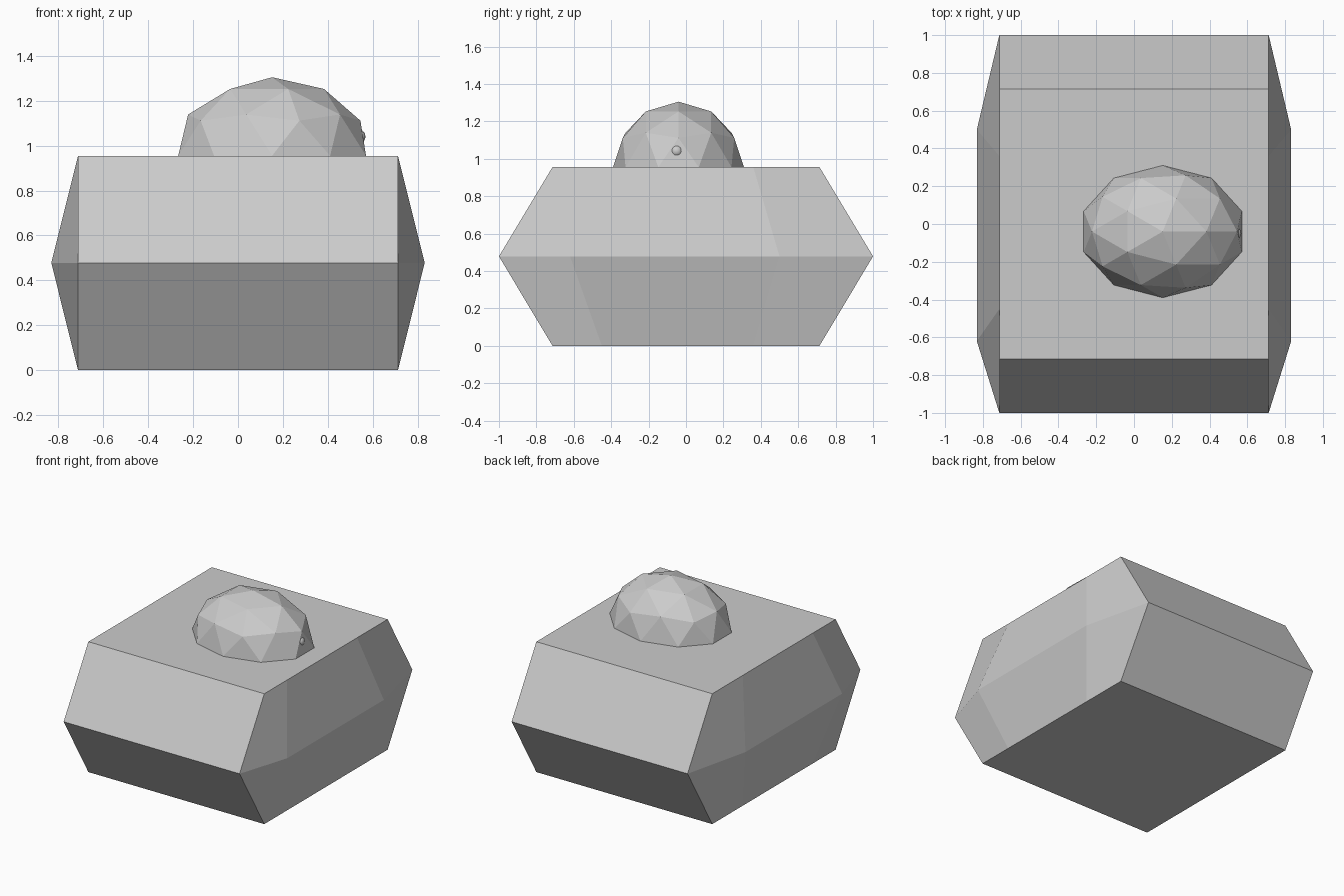
import bpy, bmesh

if "Cube" in bpy.data.objects:
    bpy.data.objects.remove(bpy.data.objects["Cube"])

HX, RX = 0.713, 0.832      # half width at the flat edges and at the side ridge
MID, TOP = 0.478, 0.955    # ridge height and top height


def build_body():
    # Hexagonal block whose two ends swell out to a horizontal ridge
    bm = bmesh.new()
    edge_y = (-0.714, -0.45, 0.36, 0.714)
    ridge = ((HX, -1.0), (RX, -0.62), (RX, 0.50), (HX, 1.0))
    sides = {}
    for s in (-1, 1):
        low = [bm.verts.new((s * HX, y, 0)) for y in edge_y]
        mid = [bm.verts.new((s * x, y, MID)) for x, y in ridge]
        high = [bm.verts.new((s * HX, y, TOP)) for y in edge_y]
        for a, b in ((low, mid), (mid, high)):
            for i in range(3):
                bm.faces.new((a[i], a[i + 1], b[i + 1], b[i]))
        sides[s] = (low, mid, high)
    left, right = sides[-1], sides[1]
    # top and bottom
    for k in (0, 2):
        bm.faces.new(left[k] + right[k][::-1])
    # front and back slopes
    for i in (0, 3):
        for k in (0, 1):
            bm.faces.new((left[k][i], right[k][i], right[k + 1][i], left[k + 1][i]))
    bmesh.ops.recalc_face_normals(bm, faces=bm.faces)
    mesh = bpy.data.meshes.new("body")
    bm.to_mesh(mesh)
    bm.free()
    obj = bpy.data.objects.new("body", mesh)
    bpy.context.collection.objects.link(obj)


build_body()

# Faceted dome, half sunk into the top
bpy.ops.mesh.primitive_ico_sphere_add(subdivisions=2, radius=1, location=(0.152, -0.04, TOP))
dome = bpy.context.object
dome.name = "dome"
dome.scale = (0.44, 0.35, 0.35)

# Small round knob on the right of the dome
bpy.ops.mesh.primitive_uv_sphere_add(segments=16, ring_count=10, radius=0.034,
                                     location=(0.534, -0.05, 1.04))
knob = bpy.context.object
knob.name = "knob"
bpy.ops.object.shade_smooth()
